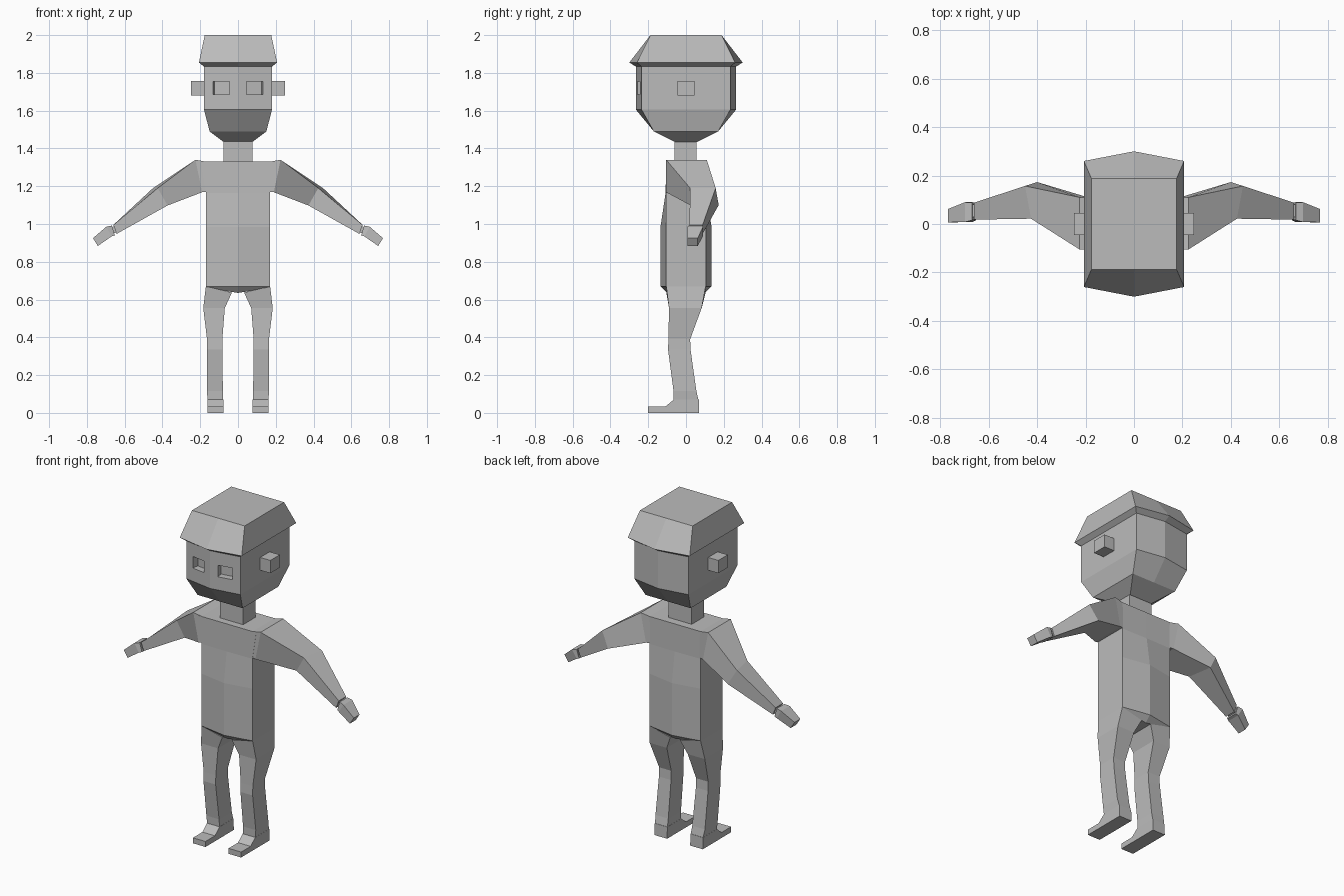
import bpy, bmesh, math
from mathutils import Matrix

if "Cube" in bpy.data.objects:
    bpy.data.objects.remove(bpy.data.objects["Cube"])

grey = bpy.data.materials.new("plain grey")
grey.diffuse_color = (0.5, 0.5, 0.5, 1)
grey.use_nodes = True
grey.node_tree.nodes["Principled BSDF"].inputs["Base Color"].default_value = grey.diffuse_color


def finish(name, bm, mirror=False):
    bmesh.ops.recalc_face_normals(bm, faces=bm.faces)
    me = bpy.data.meshes.new(name)
    bm.to_mesh(me)
    bm.free()
    me.materials.append(grey)
    ob = bpy.data.objects.new(name, me)
    bpy.context.collection.objects.link(ob)
    if mirror:
        ob.modifiers.new("mirror", 'MIRROR').use_clip = False
    return ob


def loft(name, rings, mirror=False):
    """Skin closed rings of points and cap both ends."""
    bm = bmesh.new()
    vs = [[bm.verts.new(p) for p in r] for r in rings]
    n = len(vs[0])
    for a, b in zip(vs, vs[1:]):
        for i in range(n):
            j = (i + 1) % n
            bm.faces.new((a[i], a[j], b[j], b[i]))
    bm.faces.new(vs[0])
    bm.faces.new(vs[-1])
    return finish(name, bm, mirror)


def hexa(hx, yc, ym, z, zm=None):
    """Box section with a ridge at x=0 on front and back."""
    zm = z if zm is None else zm
    return [(-hx, -yc, z), (0, -ym, zm), (hx, -yc, z),
            (hx, yc, z), (0, ym, zm), (-hx, yc, z)]


def add_box(bm, centre, size, angle=0):
    m = (Matrix.Translation(centre) @ Matrix.Rotation(angle, 4, 'Z')
         @ Matrix.Diagonal((*size, 1)))
    bmesh.ops.create_cube(bm, size=1, matrix=m)


# head with tapered jaw
head = loft("head", [hexa(.18, .235, .265, 1.84), hexa(.18, .235, .265, 1.605),
                     hexa(.15, .17, .17, 1.49), hexa(.077, .06, .06, 1.435)])

# recessed eyes, cut square to the angled face
bm = bmesh.new()
for s in (-1, 1):
    add_box(bm, (s * .089, -.25, 1.72), (.087, .08, .07), s * math.atan2(.03, .18))
cutter = finish("eye_cutter", bm)
cutter.hide_render = True
cutter.display_type = 'WIRE'
cut = head.modifiers.new("eyes", 'BOOLEAN')
cut.operation = 'DIFFERENCE'
cut.solver = 'EXACT'
cut.object = cutter

# flared hair
loft("hair", [hexa(.176, .188, .188, 2.0), hexa(.207, .26, .30, 1.855),
              hexa(.18, .235, .265, 1.833)])

# ears
bm = bmesh.new()
add_box(bm, (.21, 0, 1.718), (.075, .09, .077))
finish("ears", bm, True)

# neck
bm = bmesh.new()
add_box(bm, (0, -.003, 1.385), (.155, .118, .12))
finish("neck", bm)

# torso
loft("torso", [hexa(.195, .105, .105, 1.33), hexa(.17, .105, .108, 1.165),
               hexa(.17, .105, .135, .985), hexa(.17, .105, .135, .67),
               hexa(.165, .10, .10, .662, .635)])


# arms: sections given as top x, top z, bottom x, bottom z, front y, back y
def arm_ring(tx, tz, bx, bz, yf, yb):
    return [(tx, yf, tz), (tx, yb, tz), (bx, yb, bz), (bx, yf, bz)]


elbow = [(.425, .022, 1.19), (.45, .157, 1.19), (.40, .173, 1.10), (.373, .025, 1.098)]
loft("arms", [arm_ring(.16, 1.328, .16, 1.172, -.104, .104),
              arm_ring(.225, 1.34, .19, 1.168, -.105, .11),
              elbow,
              arm_ring(.66, .995, .642, .948, .018, .088)], True)
loft("wrists", [arm_ring(.64, .992, .625, .962, .028, .08),
                arm_ring(.70, .975, .675, .945, .028, .08)], True)
loft("hands", [arm_ring(.668, .992, .652, .94, .016, .088),
               arm_ring(.698, .985, .668, .935, .008, .09),
               arm_ring(.768, .925, .742, .884, .007, .062)], True)


# legs: sections given as outer x, inner x, front y, back y, z
def leg_ring(xo, xi, yf, yb, z, zi=None):
    zi = z if zi is None else zi
    return [(xo, yf, z), (xo, yb, z), (xi, yb, zi), (xi, yf, zi)]


loft("legs", [leg_ring(.17, .032, -.104, .104, .67, .637),
              leg_ring(.184, .07, -.09, .083, .555),
              leg_ring(.164, .083, -.093, .022, .39),
              leg_ring(.164, .083, -.095, .024, .335),
              leg_ring(.165, .08, -.066, .055, .115),
              leg_ring(.16, .078, -.065, .067, .065)], True)

# feet: side profile extruded across
foot = [(.07, 0), (.068, .07), (-.065, .07), (-.11, .033), (-.2, .033), (-.2, 0)]
loft("feet", [[(x, y, z) for y, z in foot] for x in (.077, .161)], True)
